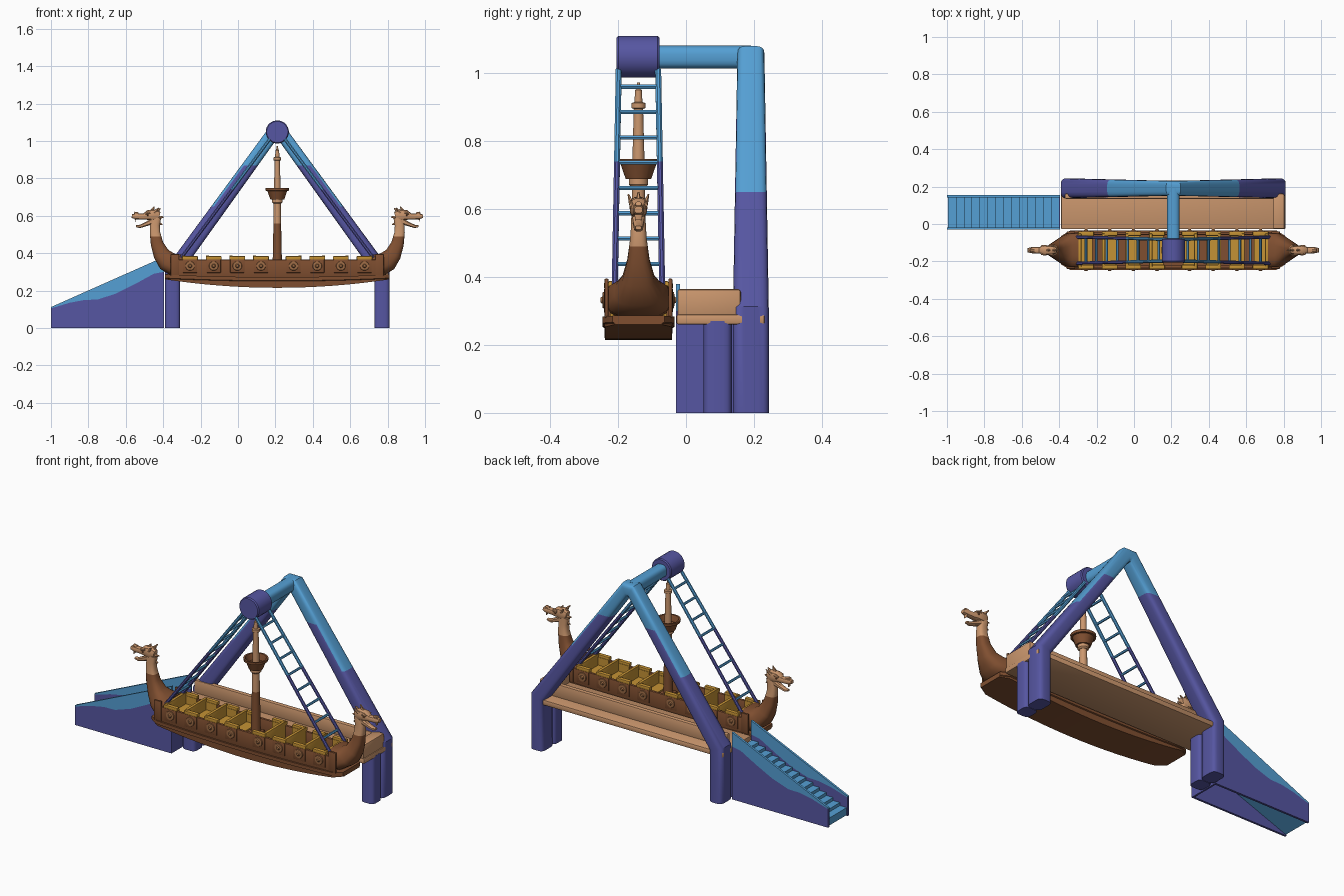
import bpy, bmesh, math
from mathutils import Vector as V

if "Cube" in bpy.data.objects:
    bpy.data.objects.remove(bpy.data.objects["Cube"])

CX, BY = 0.21, -0.14          # ride centre in x, boat centre in y


def mat(name, *rgb):
    m = bpy.data.materials.new(name)
    m.diffuse_color = (*rgb, 1)
    m.use_nodes = True
    m.node_tree.nodes["Principled BSDF"].inputs["Base Color"].default_value = m.diffuse_color
    return m


BLUE = mat("sky blue", 0.09, 0.35, 0.66)
PURPLE = mat("deep purple", 0.093, 0.093, 0.36)
TAN = mat("light wood", 0.60, 0.31, 0.155)
BROWN = mat("dark wood", 0.215, 0.078, 0.03)
GOLD = mat("gold seat", 0.56, 0.29, 0.035)
BRONZE = mat("shield bronze", 0.34, 0.15, 0.06)


def finish(name, bm, mats, rule=None, cuts=(), smooth=True):
    for z in cuts:
        bmesh.ops.bisect_plane(bm, geom=bm.verts[:] + bm.edges[:] + bm.faces[:],
                               plane_co=(0, 0, z), plane_no=(0, 0, 1))
    bmesh.ops.recalc_face_normals(bm, faces=bm.faces[:])
    bm.normal_update()
    for f in bm.faces:
        f.smooth = smooth
        if rule:
            f.material_index = rule(f.calc_center_median(), f.normal)
    me = bpy.data.meshes.new(name)
    bm.to_mesh(me)
    bm.free()
    for m in mats:
        me.materials.append(m)
    if smooth:
        me.set_sharp_from_angle(angle=math.radians(35))
    ob = bpy.data.objects.new(name, me)
    bpy.context.collection.objects.link(ob)
    return ob


def box(name, x, y, z, m, bevel=0.0):
    bm = bmesh.new()
    bmesh.ops.create_cube(bm, size=1)
    for v in bm.verts:
        v.co = [r[0] + (c + 0.5) * (r[1] - r[0]) for r, c in zip((x, y, z), v.co)]
    if bevel:
        bmesh.ops.bevel(bm, geom=bm.edges[:], offset=bevel, segments=2, profile=0.5, affect='EDGES')
    return finish(name, bm, [m])


def prism(name, pts, y, m):
    bm = bmesh.new()
    a, b = [[bm.verts.new((px, yy, pz)) for px, pz in pts] for yy in y]
    bm.faces.new(a)
    bm.faces.new(b)
    for i in range(len(pts)):
        j = (i + 1) % len(pts)
        bm.faces.new((a[i], a[j], b[j], b[i]))
    return finish(name, bm, [m], smooth=False)


def sweep(name, path, mats, side=(0, 1, 0), n=12, power=1.0, tangent=None, rule=None, cuts=()):
    """Rounded section swept on a path of (x, y, z, half across, half along side)."""
    bm, rings, B = bmesh.new(), [], V(side)
    P = [V(p[:3]) for p in path]
    sp = lambda c: math.copysign(abs(c) ** power, c) if abs(c) > 1e-6 else 0
    for i, p in enumerate(path):
        a = (P[i] - P[i - 1]).normalized() if i else None
        b = (P[i + 1] - P[i]).normalized() if i < len(P) - 1 else None
        t = V(tangent) if tangent else ((a or b) + (b or a)).normalized()
        k = 1 if tangent else 1 / max(0.5, t.dot(a or b))
        A = t.cross(B).normalized()
        angs = [2 * math.pi * (q + 0.5) / n for q in range(n)]
        rings.append([bm.verts.new(P[i] + A * p[3] * k * sp(math.cos(g)) + B * p[4] * sp(math.sin(g)))
                      for g in angs])
    for r, s in zip(rings, rings[1:]):
        for q in range(n):
            bm.faces.new((r[q], r[(q + 1) % n], s[(q + 1) % n], s[q]))
    bm.faces.new(rings[0])
    bm.faces.new(rings[-1])
    return finish(name, bm, mats, rule, cuts)


def lathe(name, prof, mats, n=16, **kw):
    return sweep(name, [(CX, BY, z, r, r) for z, r in prof], mats, n=n, tangent=(0, 0, 1), **kw)


def rod(name, a, b, r, mats, side=(0, 1, 0), n=8, **kw):
    return sweep(name, [(*a, r, r), (*b, r, r)], mats, side, n, **kw)


# Main A-frame: purple below, blue above (the boundary is lower on outer faces)
fy = 0.191
half = [(-0.35, 0, 0.041, 0.053), (-0.35, 0.30, 0.041, 0.053), (0.19, 1.045, 0.035, 0.04)]
legs = [(x, fy, z, a, b) for x, z, a, b in half]
legs += [(2 * CX - x, fy, z, a, b) for x, z, a, b in reversed(half)]
sweep("support_frame", legs, [PURPLE, BLUE], n=20, power=0.5, cuts=(0.65, 0.87),
      rule=lambda c, nn: int(c.z > (0.65 if nn.z > 0.3 else 0.87)))

# Axle beam and hub
sweep("axle_beam", [(CX, fy, 1.047, 0.034, 0.034), (CX, -0.09, 1.047, 0.034, 0.034)], [BLUE],
      side=(1, 0, 0), n=20, power=0.7)
sweep("hub", [(CX, y, 1.048, r, r) for y, r in
              ((-0.205, 0.057), (-0.199, 0.062), (-0.084, 0.062), (-0.078, 0.057))],
      [PURPLE], side=(1, 0, 0), n=24)

# Boarding platform with back wall, end wall and posts
box("platform", (-0.39, 0.81), (-0.028, 0.232), (0.26, 0.29), TAN, 0.006)
box("platform_back_wall", (-0.37, 0.80), (0.135, 0.162), (0.285, 0.362), TAN, 0.006)
box("platform_end_wall", (0.745, 0.805), (-0.025, 0.16), (0.285, 0.364), TAN, 0.006)
for x in (-0.35, 0.77):
    sweep("platform_post", [(x, 0.093, 0, 0.041, 0.042), (x, 0.093, 0.27, 0.041, 0.042)],
          [PURPLE], n=20, power=0.5)

# Entry stairs between two-coloured side walls
wave = [(-1, 0.105), (-0.9, 0.135), (-0.82, 0.15), (-0.75, 0.152), (-0.65, 0.185),
        (-0.55, 0.235), (-0.45, 0.29), (-0.396, 0.3)]
for y in ((-0.03, -0.018), (0.143, 0.155)):
    prism("stair_wall_lower", [(-1, 0)] + wave + [(-0.396, 0)], y, PURPLE)
    prism("stair_wall_upper", wave + [(-0.396, 0.38), (-1, 0.112)], y, BLUE)
steps, N = [], 14
for i in range(N):
    z = 0.04 + 0.24 * (i + 1) / N - 0.01
    steps += [(-0.995 + 0.595 * i / N, z), (-0.995 + 0.595 * (i + 1) / N, z)]
prism("stairs", steps + [(-0.40, 0.225), (-0.995, 0.005)], (-0.02, 0.145), BLUE)
box("stair_end_panel", (-0.406, -0.396), (-0.02, 0.145), (0, 0.262), PURPLE)

# Boat hull: slab with curved keel and protruding rim
bm, rings = bmesh.new(), []
for i in range(25):
    t = -1 + i / 12
    w = -0.03 * max(0, (abs(t) - 0.91) / 0.09) ** 2
    zb, zt = 0.215 + 0.045 * t * t, 0.272 + 0.014 * t * t
    sec = [(0.099, zb), (0.1, zt - 0.022), (0.106, zt - 0.019), (0.106, zt)]
    sec = [(y + w, z) for y, z in sec]
    sec += [(-y, z) for y, z in reversed(sec)]
    rings.append([bm.verts.new((CX + 0.6 * t, BY + y, z)) for y, z in sec])
for r, s in zip(rings, rings[1:]):
    for q in range(8):
        bm.faces.new((r[q], r[(q + 1) % 8], s[(q + 1) % 8], s[q]))
bm.faces.new(rings[0])
bm.faces.new(rings[-1])
finish("hull", bm, [BROWN])

for d in (-1, 1):
    y = sorted((BY + d * 0.097, BY + d * 0.082))
    box("boat_side_wall", (-0.33, 0.75), y, (0.265, 0.365), BROWN, 0.003)
    for s in (-1, 1):
        y = sorted((BY + d * 0.1, BY + d * 0.088))
        xs = sorted((CX + s * 0.525, CX + s * 0.57))
        box("boat_end_rail", xs, y, (0.28, 0.395), BROWN, 0.003)

# Seat rows: four each side of the mast, facing the middle
for s in (-1, 1):
    X = lambda u: CX + s * u
    for k in range(4):
        c = 0.087 + 0.1265 * k
        box("seat_base", sorted((X(c - 0.035), X(c + 0.04))), (BY - 0.085, BY + 0.085), (0.265, 0.325), GOLD)
        box("seat_back", sorted((X(c + 0.025), X(c + 0.042))), (BY - 0.088, BY + 0.088), (0.27, 0.388), GOLD, 0.003)
        for d in (-1, 1):
            box("seat_arm", sorted((X(c - 0.042), X(c + 0.042))),
                sorted((BY + d * 0.078, BY + d * 0.101)), (0.365, 0.384), GOLD, 0.003)
            box("seat_arm_panel", sorted((X(c - 0.04), X(c + 0.04))),
                sorted((BY + d * 0.076, BY + d * 0.084)), (0.30, 0.37), GOLD)
            box("shield_panel", sorted((X(c - 0.038), X(c + 0.038))),
                sorted((BY + d * 0.095, BY + d * 0.101)), (0.295, 0.366), BROWN, 0.002)
            sweep("shield", [(X(c), BY + d * y, 0.332, r, r) for y, r in
                             ((0.1, 0.026), (0.105, 0.024), (0.106, 0.011), (0.112, 0.007))],
                  [BRONZE], side=(1, 0, 0), tangent=(0, d, 0))

    # Bow and figurehead neck: dark wood below, light wood above
    def arc(name, pts, mats, **kw):
        return sweep(name, [(X(u), BY, z, a, b) for u, z, a, b in pts], mats, **kw)
    arc("bow_neck", [(0.51, 0.335, 0.058, 0.098), (0.555, 0.338, 0.058, 0.094), (0.59, 0.358, 0.055, 0.072),
                     (0.62, 0.395, 0.044, 0.048), (0.643, 0.45, 0.034, 0.033), (0.654, 0.51, 0.028, 0.025),
                     (0.654, 0.55, 0.026, 0.022), (0.645, 0.59, 0.024, 0.021)],
        [BROWN, TAN], n=16, power=0.7, cuts=(0.49,), rule=lambda c, nn: int(c.z > 0.49))
    # Figurehead: skull with snout, open jaw, brows, ears and crest
    arc("head", [(0.63, 0.598, 0.024, 0.018), (0.655, 0.604, 0.032, 0.026), (0.69, 0.604, 0.027, 0.025),
                 (0.715, 0.596, 0.016, 0.018), (0.755, 0.597, 0.016, 0.017), (0.778, 0.598, 0.01, 0.012)],
        [TAN], power=0.7)
    arc("jaw", [(0.66, 0.575, 0.018, 0.02), (0.70, 0.556, 0.012, 0.016), (0.735, 0.543, 0.009, 0.013),
                (0.755, 0.545, 0.006, 0.009)], [TAN], n=8, power=0.7)
    arc("nose_bump", [(0.745, 0.608, 0.012, 0.013), (0.765, 0.616, 0.007, 0.01)], [TAN], n=8)
    arc("fang", [(0.758, 0.59, 0.006, 0.012), (0.76, 0.568, 0.001, 0.01)], [TAN], n=6)
    for u, z, du, dz in ((0.67, 0.625, -0.012, 0.024), (0.645, 0.62, -0.02, 0.02),
                         (0.635, 0.59, -0.028, 0.004), (0.637, 0.56, -0.024, -0.008)):
        arc("crest_spike", [(u, z, 0.012, 0.008), (u + du, z + dz, 0.003, 0.003)], [TAN], n=6)
    for d in (-1, 1):
        sweep("ear", [(X(0.66), BY + d * 0.02, 0.615, 0.011, 0.008),
                      (X(0.635), BY + d * 0.029, 0.642, 0.003, 0.003)], [TAN], n=6)
        sweep("brow", [(X(0.68), BY + d * 0.02, 0.618, 0.008, 0.009),
                       (X(0.705), BY + d * 0.02, 0.612, 0.006, 0.007)], [TAN], n=8)
        sweep("eye", [(X(0.692), BY + d * y, 0.604, r, r) for y, r in ((0.02, 0.007), (0.027, 0.004))],
              [BROWN], side=(1, 0, 0), n=8)

    # Hanging ladder: rails purple below, blue above, with blue rungs
    top, bot = V((0.04, 0.058, 1.01)), V((0.525, 0.07, 0.36))
    for d in (-1, 1):
        a, b = [(X(p.x), BY + d * p.y, p.z) for p in (top, bot)]
        rod("ladder_rail", a, b, 0.0095, [PURPLE, BLUE], cuts=(0.74,), rule=lambda c, nn: int(c.z > 0.74))
    for k in range(8):
        p = top.lerp(bot, (0.05 + 0.0745 * k) / 0.65)
        rod("ladder_rung", (X(p.x), BY - p.y, p.z), (X(p.x), BY + p.y, p.z), 0.007, [BLUE], side=(1, 0, 0), n=6)

# Mast with lookout basket
box("mast_base", (CX - 0.035, CX + 0.035), (BY - 0.035, BY + 0.035), (0.265, 0.335), BROWN, 0.004)
lathe("mast", [(0.27, 0.027), (0.55, 0.021), (0.75, 0.018), (0.895, 0.014), (0.897, 0.021), (0.912, 0.021),
               (0.915, 0.012), (0.95, 0.01), (0.953, 0.006), (0.973, 0.004)],
      [BROWN, TAN], cuts=(0.56,), rule=lambda c, nn: int(c.z > 0.56))
lathe("mast_collar", [(0.665, 0.022), (0.672, 0.029), (0.692, 0.029)], [TAN])
lathe("lookout_basket", [(0.688, 0.038), (0.733, 0.054), (0.734, 0.064), (0.748, 0.065), (0.748, 0.055),
                         (0.715, 0.044)], [BROWN])
